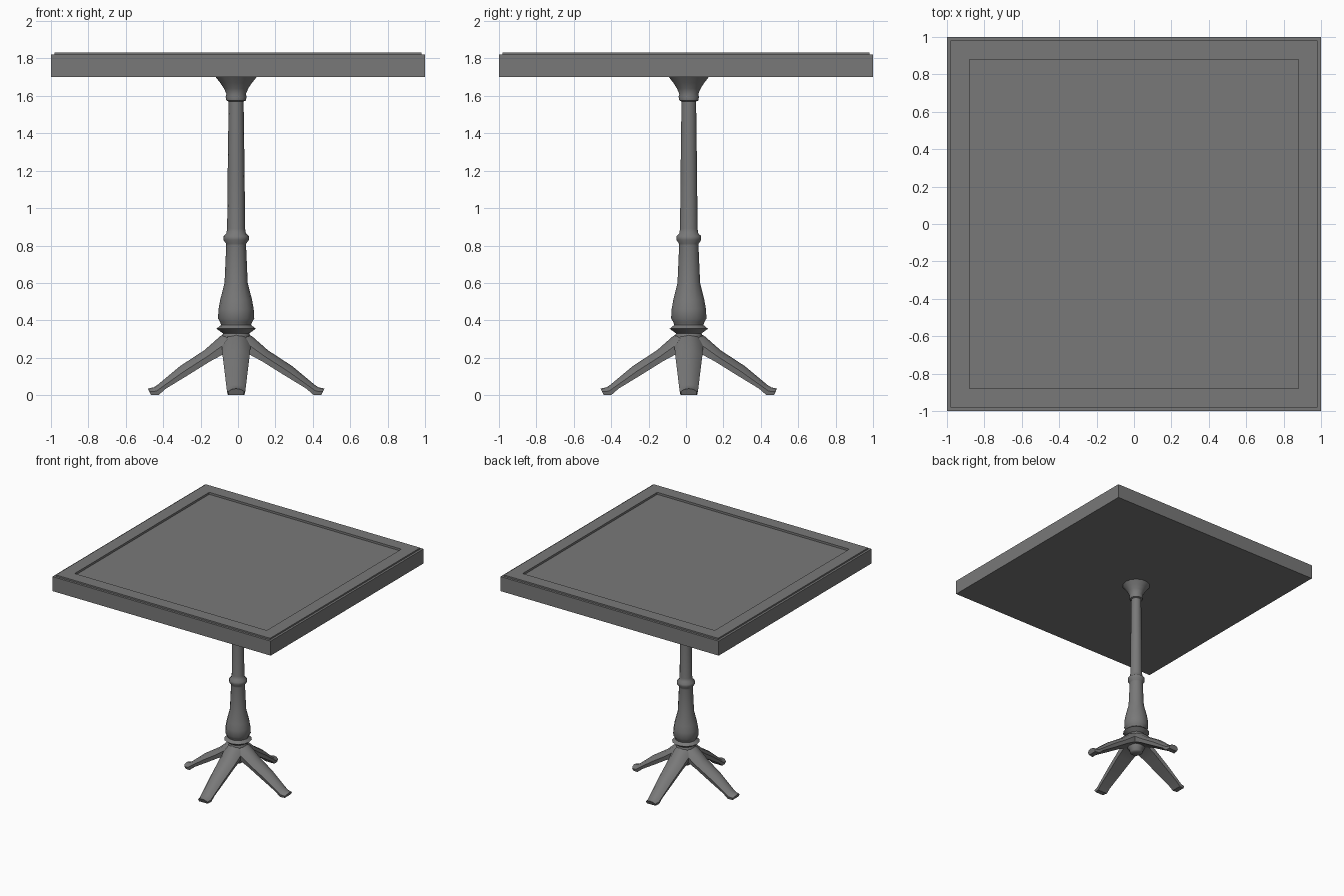
import bpy, bmesh, math
from mathutils import Matrix, Vector

cube = bpy.data.objects.get("Cube")
if cube:
    bpy.data.objects.remove(cube, do_unlink=True)

CENTRE = Vector((-0.01, 0.015, 0))

grey = bpy.data.materials.new("dark grey")
grey.use_nodes = True
GREY = (0.19, 0.19, 0.19, 1)
grey.diffuse_color = GREY
grey.node_tree.nodes["Principled BSDF"].inputs["Base Color"].default_value = GREY


def finish(bm, name, smooth_angle=None):
    bmesh.ops.recalc_face_normals(bm, faces=bm.faces)
    mesh = bpy.data.meshes.new(name)
    bm.to_mesh(mesh)
    bm.free()
    mesh.materials.append(grey)
    obj = bpy.data.objects.new(name, mesh)
    bpy.context.collection.objects.link(obj)
    if smooth_angle:
        bpy.ops.object.select_all(action='DESELECT')
        obj.select_set(True)
        bpy.context.view_layer.objects.active = obj
        bpy.ops.object.shade_smooth_by_angle(angle=math.radians(smooth_angle))
    return obj


def loft(bm, rings):
    """Skin a list of closed point rings and cap both ends."""
    rows = [[bm.verts.new(p) for p in ring] for ring in rings]
    n = len(rows[0])
    for a, b in zip(rows, rows[1:]):
        for i in range(n):
            j = (i + 1) % n
            bm.faces.new((a[i], a[j], b[j], b[i]))
    bm.faces.new(rows[0])
    bm.faces.new(rows[-1])


def square(half, z):
    return [(x * half, y * half, z) for x, y in ((-1, -1), (1, -1), (1, 1), (-1, 1))]


# Tabletop: slab, raised rim and sunken centre panel
bm = bmesh.new()
loft(bm, [square(1, 1.70), square(1, 1.82), square(0.982, 1.82),
          square(0.982, 1.832), square(0.88, 1.832), square(0.88, 1.815)])
finish(bm, "tabletop")

# Turned pedestal, as (radius, height) from the bottom knob to the flared top
profile = [(0.035, 0.165), (0.05, 0.175), (0.055, 0.2), (0.07, 0.22), (0.075, 0.32),
           (0.07, 0.33), (0.105, 0.355), (0.08, 0.375), (0.085, 0.39), (0.097, 0.41),
           (0.094, 0.46), (0.085, 0.51), (0.062, 0.6), (0.053, 0.8), (0.054, 0.81),
           (0.068, 0.83), (0.068, 0.85), (0.052, 0.865), (0.048, 0.89), (0.045, 1.2),
           (0.04, 1.57), (0.052, 1.575), (0.056, 1.595), (0.052, 1.61), (0.065, 1.64),
           (0.085, 1.67), (0.109, 1.70)]
SIDES = 14
bm = bmesh.new()
loft(bm, [[CENTRE + Vector((r * math.cos(math.tau * i / SIDES),
                            r * math.sin(math.tau * i / SIDES), z))
           for i in range(SIDES)] for r, z in profile])
finish(bm, "pedestal", 50)

# Four splayed legs, as (top reach, top z, bottom reach, bottom z, half width)
stations = [(0.03, 0.345, 0.03, 0.225, 0.07), (0.085, 0.315, 0.075, 0.215, 0.077),
            (0.17, 0.24, 0.14, 0.18, 0.072), (0.30, 0.155, 0.255, 0.108, 0.062),
            (0.42, 0.055, 0.375, 0.035, 0.052), (0.44, 0.042, 0.415, 0.005, 0.049),
            (0.472, 0.035, 0.455, 0.004, 0.043)]
section = [(-0.9, 0), (-1, 0.45), (-0.6, 0.86), (0, 1), (0.6, 0.86), (1, 0.45), (0.9, 0)]
for k, side in enumerate(("front", "left", "back", "right")):
    turn = Matrix.Rotation(k * math.pi / 2, 3, 'Z')
    rings = []
    for top_r, top_z, low_r, low_z, half in stations:
        low, top = Vector((0, -low_r, low_z)), Vector((0, -top_r, top_z))
        rings.append([CENTRE + turn @ (low.lerp(top, h) + Vector((w * half, 0, 0)))
                      for w, h in section])
    bm = bmesh.new()
    loft(bm, rings)
    # Foot pads rest on the ground
    for v in bm.verts:
        if v.co.z < 0.01:
            v.co.z = 0
    finish(bm, side + "_leg", 40)
